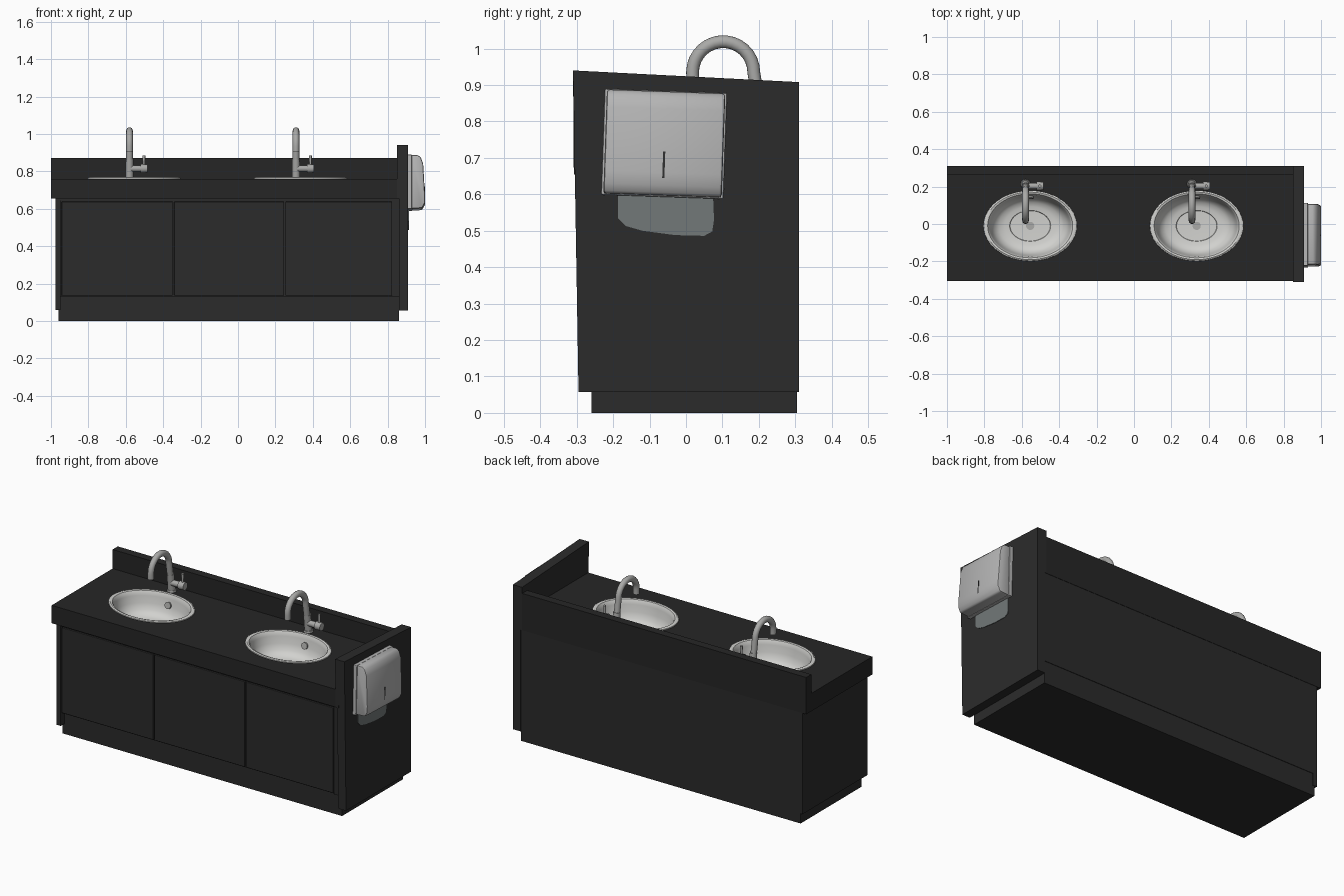
import bpy, bmesh, math
from mathutils import Vector, Matrix

if "Cube" in bpy.data.objects:
    bpy.data.objects.remove(bpy.data.objects["Cube"])


def mat(name, c):
    m = bpy.data.materials.new(name)
    m.diffuse_color = (*c, 1)
    m.use_nodes = True
    m.node_tree.nodes["Principled BSDF"].inputs["Base Color"].default_value = m.diffuse_color
    return m


CAB = mat("cabinet_black", (0.024, 0.024, 0.024))
TOP = mat("counter_black", (0.019, 0.019, 0.019))
SINK = mat("sink_ceramic", (0.64, 0.64, 0.62))
METAL = mat("tap_metal", (0.40, 0.40, 0.39))
CASE = mat("dispenser_grey", (0.46, 0.46, 0.46))
PAPER = mat("paper_grey", (0.17, 0.19, 0.19))
SLOT = mat("slot_dark", (0.03, 0.03, 0.03))


def finish(name, bm, m, smooth=False, bevel=0.0, segs=2):
    bmesh.ops.recalc_face_normals(bm, faces=bm.faces)
    me = bpy.data.meshes.new(name)
    bm.to_mesh(me)
    bm.free()
    ob = bpy.data.objects.new(name, me)
    bpy.context.collection.objects.link(ob)
    me.materials.append(m)
    bpy.ops.object.select_all(action='DESELECT')
    ob.select_set(True)
    bpy.context.view_layer.objects.active = ob
    if bevel:
        b = ob.modifiers.new("bevel", 'BEVEL')
        b.width, b.segments = bevel, segs
        bpy.ops.object.modifier_apply(modifier="bevel")
    if smooth:
        bpy.ops.object.shade_smooth_by_angle(angle=math.radians(40))
    return ob


def box(name, x, y, z, m, bevel=0.0):
    bm = bmesh.new()
    bmesh.ops.create_cube(bm, size=1)
    for v in bm.verts:
        v.co = Vector((sum(x) / 2 + v.co.x * (x[1] - x[0]),
                       sum(y) / 2 + v.co.y * (y[1] - y[0]),
                       sum(z) / 2 + v.co.z * (z[1] - z[0])))
    return finish(name, bm, m, bevel=bevel)


def prism(name, pts, depth, m, **kw):
    """Polygon of 3D points pushed along a vector."""
    bm = bmesh.new()
    f = bm.faces.new([bm.verts.new(p) for p in pts])
    r = bmesh.ops.extrude_face_region(bm, geom=[f])
    bmesh.ops.translate(bm, vec=depth, verts=[g for g in r['geom'] if isinstance(g, bmesh.types.BMVert)])
    return finish(name, bm, m, **kw)


def cyl(name, a, b, r1, r2, m, n=24):
    a, b = Vector(a), Vector(b)
    bm = bmesh.new()
    rot = (b - a).to_track_quat('Z', 'Y').to_matrix().to_4x4()
    bmesh.ops.create_cone(bm, cap_ends=True, segments=n, radius1=r1, radius2=r2,
                          depth=(b - a).length, matrix=Matrix.Translation((a + b) / 2) @ rot)
    return finish(name, bm, m, smooth=True)


def oval(name, cx, cy, profile, m, n=48):
    """Lathe profile of (scale, z) stretched to an ellipse."""
    bm = bmesh.new()
    rings = []
    for s, z in profile:
        rings.append([bm.verts.new((cx + RX * s * math.cos(2 * math.pi * i / n),
                                    cy + RY * s * math.sin(2 * math.pi * i / n), z)) for i in range(n)])
    for p, q in zip(rings, rings[1:]):
        for i in range(n):
            bm.faces.new((p[i], p[(i + 1) % n], q[(i + 1) % n], q[i]))
    bm.faces.new(rings[-1])
    if name == "sink_cutter":
        bm.faces.new(rings[0])
    return finish(name, bm, m, smooth=True)


def tube(name, path, r, m, n=16):
    """Round tube along a path in the YZ plane."""
    bm = bmesh.new()
    path = [Vector(p) for p in path]
    rings = []
    for i, p in enumerate(path):
        t = (path[min(i + 1, len(path) - 1)] - path[max(i - 1, 0)]).normalized()
        side, up = Vector((1, 0, 0)), t.cross(Vector((1, 0, 0)))
        rings.append([bm.verts.new(p + r * (side * math.cos(2 * math.pi * k / n) +
                                            up * math.sin(2 * math.pi * k / n))) for k in range(n)])
    for p, q in zip(rings, rings[1:]):
        for k in range(n):
            bm.faces.new((p[k], p[(k + 1) % n], q[(k + 1) % n], q[k]))
    bm.faces.new(rings[0])
    bm.faces.new(rings[-1])
    return finish(name, bm, m, smooth=True)


RX, RY, SY = 0.25, 0.188, -0.01

# cabinet
box("plinth", (-0.96, 0.86), (-0.26, 0.305), (0, 0.14), CAB)
carcass = box("carcass", (-0.965, 0.86), (-0.28, 0.308), (0.13, 0.655), CAB)
box("left_panel", (-0.975, -0.948), (-0.295, 0.308), (0.06, 0.655), CAB)
box("top_rail", (-0.948, 0.86), (-0.288, -0.27), (0.643, 0.655), CAB)
box("right_stile", (0.828, 0.86), (-0.288, -0.27), (0.13, 0.655), CAB)
for i, (a, b) in enumerate([(-0.943, -0.349), (-0.341, 0.246), (0.254, 0.823)]):
    box(f"door_{i + 1}", (a, b), (-0.291, -0.275), (0.136, 0.638), CAB, bevel=0.003)

# right end panel with a sloping top edge
prism("end_panel", [(0.86, -0.295, 0.057), (0.86, 0.31, 0.057), (0.86, 0.31, 0.908), (0.86, -0.31, 0.94)],
      (0.05, 0, 0), CAB)
prism("end_panel_upper", [(0.85, -0.308, 0.655), (0.85, 0.31, 0.655), (0.85, 0.31, 0.908), (0.85, -0.31, 0.94)],
      (0.02, 0, 0), CAB)

# counter and backsplash
counter = box("counter", (-1, 0.852), (-0.305, 0.31), (0.655, 0.76), TOP)
box("backsplash", (-1, 0.852), (0.262, 0.31), (0.75, 0.872), TOP)

for side, cx in (("left", -0.555), ("right", 0.335)):
    # sink opening
    cutter = oval("sink_cutter", cx, SY, [(0.95, 0.60), (0.95, 0.80)], TOP)
    cutter.hide_render = True
    for ob in (counter, carcass):
        bpy.context.view_layer.objects.active = ob
        b = ob.modifiers.new("cut", 'BOOLEAN')
        b.operation, b.object, b.solver = 'DIFFERENCE', cutter, 'EXACT'
        bpy.ops.object.modifier_apply(modifier="cut")
    bpy.data.objects.remove(cutter)

    # oval basin with rolled rim
    oval(f"{side}_basin", cx, SY,
         [(1.0, 0.758), (0.995, 0.765), (0.96, 0.769), (0.91, 0.766), (0.88, 0.755), (0.865, 0.74),
          (0.83, 0.70), (0.77, 0.665), (0.67, 0.645), (0.55, 0.637), (0.44, 0.634), (0.43, 0.630),
          (0.12, 0.627)], SINK)
    cyl(f"{side}_drain", (cx, SY, 0.62), (cx, SY, 0.632), 0.022, 0.022, METAL)
    cyl(f"{side}_overflow", (cx, SY + 0.165, 0.705), (cx, SY + 0.147, 0.709), 0.019, 0.019, METAL)

    # swan-neck tap
    tx = cx - 0.025
    cyl(f"{side}_tap_base", (tx, 0.213, 0.758), (tx, 0.213, 0.77), 0.027, 0.025, METAL)
    cyl(f"{side}_tap_body", (tx, 0.212, 0.765), (tx, 0.200, 0.865), 0.021, 0.020, METAL)
    arc = [(tx, 0.102 + 0.084 * math.cos(math.radians(d)), 0.935 + 0.084 * math.sin(math.radians(d)))
           for d in range(0, 181, 12)]
    tube(f"{side}_tap_spout", [(tx, 0.200, 0.85)] + arc + [(tx, 0.019, 0.905)], 0.0175, METAL)
    cyl(f"{side}_tap_valve", (tx, 0.203, 0.815), (tx + 0.06, 0.203, 0.815), 0.017, 0.017, METAL)
    cyl(f"{side}_tap_knob", (tx + 0.06, 0.203, 0.815), (tx + 0.095, 0.203, 0.815), 0.024, 0.022, METAL)
    cyl(f"{side}_tap_lever", (tx + 0.077, 0.203, 0.83), (tx + 0.077, 0.203, 0.885), 0.006, 0.008, METAL, 12)

# paper towel dispenser, hung slightly crooked
tilt = Matrix.Translation((0, -0.06, 0.74)) @ Matrix.Rotation(math.radians(-2), 4, 'X') \
    @ Matrix.Translation((0, 0.06, -0.74))
prof = [(0.92, 0.595), (0.92, 0.882), (0.962, 0.882), (0.978, 0.868), (0.99, 0.835),
        (1.0, 0.66), (0.999, 0.625), (0.985, 0.598)]
parts = [prism("dispenser_cover", [(x, -0.222, z) for x, z in prof], (0, 0.325, 0), CASE,
               smooth=True, bevel=0.008),
         box("dispenser_back", (0.905, 0.93), (-0.228, 0.108), (0.593, 0.884), CASE, bevel=0.004)]
parts.append(box("dispenser_slot", (0.993, 1.0), (-0.062, -0.056), (0.645, 0.718), SLOT))
for ob in parts:
    ob.data.transform(tilt)

# paper sheet hanging below
sheet = [(-0.187, 0.60), (-0.187, 0.535), (-0.165, 0.513), (-0.12, 0.50), (-0.03, 0.488), (0.05, 0.486),
         (0.072, 0.498), (0.077, 0.53), (0.074, 0.60)]
prism("paper_sheet", [(0.909, y, z) for y, z in sheet], (0.004, 0, 0), PAPER)
